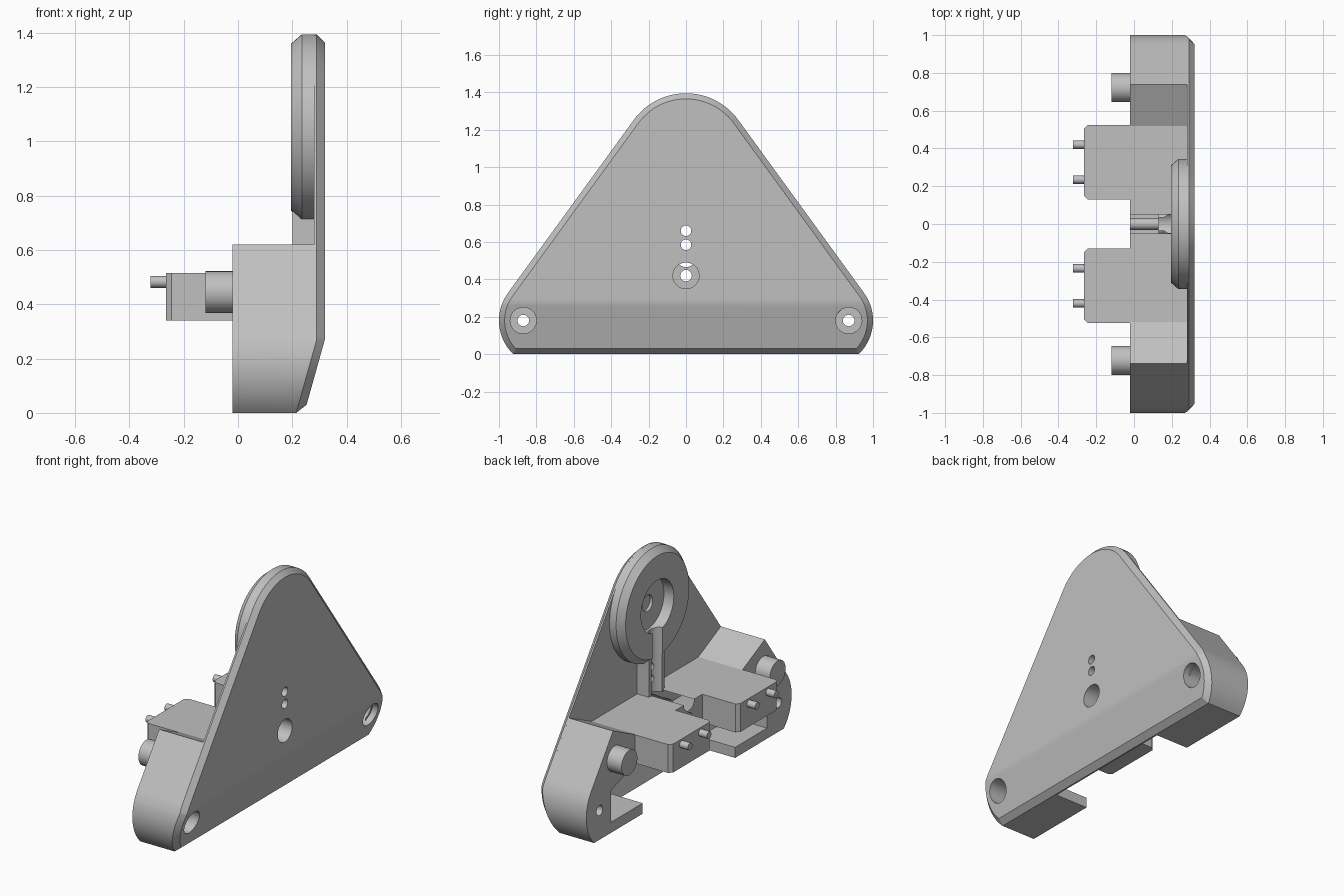
import bpy, bmesh, math
from mathutils import Vector

if "Cube" in bpy.data.objects:
    bpy.data.objects.remove(bpy.data.objects["Cube"])

grey = bpy.data.materials.new("plain grey")
grey.use_nodes = True
COLOUR = (0.53, 0.53, 0.53, 1)
grey.diffuse_color = COLOUR
grey.node_tree.nodes["Principled BSDF"].inputs["Base Color"].default_value = COLOUR

TILT_Z, TILT = 0.27, 0.28          # lower part of the plate leans inwards
SLOPE = math.atan2(0.594, 0.804)   # direction square to the sloping edges


def arc(cy, cz, r, a0, a1, n):
    return [(cy + r * math.cos(a0 + (a1 - a0) * i / n),
             cz + r * math.sin(a0 + (a1 - a0) * i / n)) for i in range(n + 1)]


def circle(cy, cz, r, n=32):
    return arc(cy, cz, r, 0, 2 * math.pi, n)[:-1]


def rect(y0, y1, z0, z1):
    return [(y0, z0), (y1, z0), (y1, z1), (y0, z1)]


def mirrored(half):
    return half + [(-y, z) for y, z in reversed(half) if y > 1e-5]


def lobe_arc(d=0):
    r = 0.25 - d
    return arc(0.75, 0.18, r, SLOPE, -math.asin((0.18 - d) / r), 16)


def outline(d=0):
    return mirrored(arc(0, 1.05, 0.345 - d, math.pi / 2, SLOPE, 14) + lobe_arc(d))


def loft(name, rings, tilt=False):
    """Closed solid through (x, [(y, z), ...]) rings."""
    bm = bmesh.new()
    loops = [[bm.verts.new((x, y, z)) for y, z in pts] for x, pts in rings]
    n = len(loops[0])
    for a, b in zip(loops, loops[1:]):
        for i in range(n):
            j = (i + 1) % n
            bm.faces.new((a[i], a[j], b[j], b[i]))
    bm.faces.new(loops[0])
    bm.faces.new(loops[-1])
    if tilt:
        bmesh.ops.bisect_plane(bm, geom=bm.verts[:] + bm.edges[:] + bm.faces[:], dist=1e-5,
                               plane_co=Vector((0, 0, TILT_Z)), plane_no=Vector((0, 0, 1)))
        for v in bm.verts:
            if v.co.x > 0.2 and v.co.z < TILT_Z:
                v.co.x -= (TILT_Z - v.co.z) * TILT
    bmesh.ops.recalc_face_normals(bm, faces=bm.faces[:])
    me = bpy.data.meshes.new(name)
    bm.to_mesh(me)
    bm.free()
    me.materials.append(grey)
    ob = bpy.data.objects.new(name, me)
    bpy.context.collection.objects.link(ob)
    return ob


def rod(name, x0, x1, y, z, r, n=32):
    return loft(name, [(x0, circle(y, z, r, n)), (x1, circle(y, z, r, n))])


def cut(ob, cutters):
    bpy.context.view_layer.objects.active = ob
    for c in cutters:
        c.hide_render = True
        m = ob.modifiers.new("cut", 'BOOLEAN')
        m.operation, m.solver, m.object = 'DIFFERENCE', 'EXACT', c
        bpy.ops.object.modifier_apply(modifier=m.name)


# Triangular back plate with chamfered outer rim
plate = loft("back_plate", [(0.28, outline()), (0.29, outline()), (0.32, outline(0.03))], True)

# Thick lower body: deck, raised shoulders, rounded lobes and open pockets
half = [(0, 0.515), (0.52, 0.515), (0.739, 0.62)] + lobe_arc() + [
    (0.45, 0), (0.45, 0.065), (0.76, 0.065), (0.76, 0.26), (0.52, 0.34), (0, 0.34)]
section = mirrored(half)
body = loft("lower_body", [(-0.02, section), (0.28, section)], True)

# Round boss at the top and the post below it
disc = loft("top_disc", [(0.195, circle(0, 1.05, 0.31, 64)),
                         (0.235, circle(0, 1.05, 0.345, 64)),
                         (0.28, circle(0, 1.05, 0.345, 64))])
post = loft("cable_post", [(0.2, rect(-0.075, 0.075, 0.5, 0.78)),
                           (0.28, rect(-0.075, 0.075, 0.5, 0.78))])

parts = [plate, body, disc, post]

# Connector boxes with two pins each, and a knob on each shoulder
for side, s in (("left", 1), ("right", -1)):
    y0, y1 = sorted((s * 0.13, s * 0.525))
    parts.append(loft(side + "_box", [(-0.265, rect(y0 + 0.02, y1 - 0.02, 0.34, 0.515)),
                                      (-0.245, rect(y0, y1, 0.34, 0.515)),
                                      (-0.02, rect(y0, y1, 0.34, 0.515))]))
    for k, y in (("inner", 0.235), ("outer", 0.42)):
        parts.append(rod(f"{side}_{k}_pin", -0.322, -0.26, s * y, 0.483, 0.022, 20))
    parts.append(rod(side + "_knob", -0.12, -0.015, s * 0.722, 0.445, 0.077))

# Cutters: screw holes, pocket in the disc and cable groove
bores = []
for y, z in ((0.87, 0.18), (-0.87, 0.18), (0, 0.42)):
    bores.append(rod("bore", -0.5, 0.5, y, z, 0.031, 20))
    bores.append(rod("counterbore", 0.13, 0.5, y, z, 0.07))
small = [rod("small_bore", -0.5, 0.5, 0, z, 0.028, 20) for z in (0.585, 0.66)]
pocket = [rod("pocket", 0.1, 0.262, 0, 1.05, 0.16), rod("pocket_hole", 0.1, 0.5, 0, 1.05, 0.05)]
deck_groove = rod("deck_groove", -0.3, 0.2, 0, 0.515, 0.05)
bpy.ops.mesh.primitive_cylinder_add(vertices=32, radius=0.05, depth=0.53,
                                    location=(0.197, 0, 0.735))
riser_groove = bpy.context.object
riser_groove.name = "riser_groove"

cut(plate, bores + small)
cut(body, bores + [deck_groove, riser_groove])
cut(post, small + [deck_groove, riser_groove])
cut(disc, pocket + [riser_groove])
for c in bores + small + pocket + [deck_groove, riser_groove]:
    bpy.data.objects.remove(c)

# Smooth curved walls, keep edges sharp
bpy.ops.object.select_all(action='DESELECT')
for ob in parts:
    ob.select_set(True)
bpy.context.view_layer.objects.active = body
bpy.ops.object.shade_smooth_by_angle(angle=math.radians(25))
